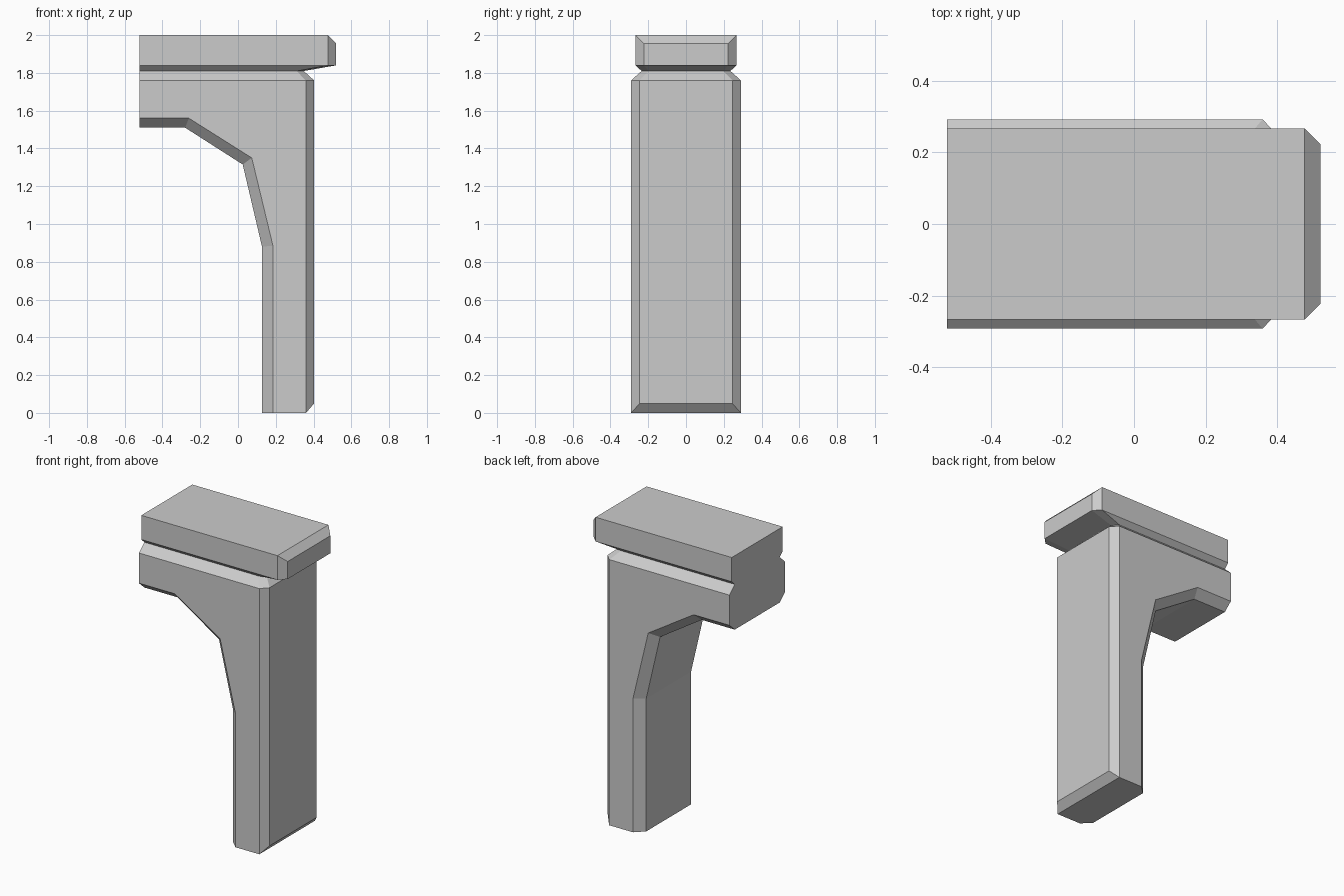
import bpy
import bmesh

cube = bpy.data.objects.get("Cube")
if cube:
    bpy.data.objects.remove(cube, do_unlink=True)

stone = bpy.data.materials.new("grey stone")
stone.use_nodes = True
grey = (0.6, 0.6, 0.6, 1)
stone.diffuse_color = grey
stone.node_tree.nodes["Principled BSDF"].inputs["Base Color"].default_value = grey

END = -0.522   # flat cut end
HALF = 0.291   # half depth of the bracket


def loft(name, rings):
    """Skin a stack of matching rings, closing both ends."""
    bm = bmesh.new()
    loops = [[bm.verts.new(p) for p in ring] for ring in rings]
    for a, b in zip(loops, loops[1:]):
        for i in range(len(a)):
            j = (i + 1) % len(a)
            bm.faces.new((a[i], a[j], b[j], b[i]))
    bm.faces.new(loops[0][::-1])
    bm.faces.new(loops[-1])
    bmesh.ops.remove_doubles(bm, verts=bm.verts, dist=0.0001)
    bmesh.ops.recalc_face_normals(bm, faces=bm.faces)
    mesh = bpy.data.meshes.new(name)
    bm.to_mesh(mesh)
    bm.free()
    mesh.materials.append(stone)
    obj = bpy.data.objects.new(name, mesh)
    bpy.context.collection.objects.link(obj)
    return obj


# Leg and arch: side outline at the outer faces, and pushed out between the chamfers
side = [(END, 1.76), (0.36, 1.76), (0.36, 0), (0.36, 0), (0.185, 0),
        (0.185, 0.885), (0.073, 1.35), (-0.26, 1.56), (END, 1.56)]
core = [(END, 1.76), (0.403, 1.76), (0.403, 0.05), (0.36, 0), (0.127, 0),
        (0.127, 0.88), (0.025, 1.315), (-0.28, 1.51), (END, 1.51)]
# the outer chamfer is slightly shallower than the one under the arch
depth = [0.245] * 4 + [0.235] * 5
loft("arched_leg", [
    [(x, -HALF, z) for x, z in side],
    [(x, -d, z) for (x, z), d in zip(core, depth)],
    [(x, d, z) for (x, z), d in zip(core, depth)],
    [(x, HALF, z) for x, z in side],
])


# Neck and top slab: plan outlines with two cut corners
def plan(z, tip, y, cut):
    half = [(END, -y), (tip - cut, -y), (tip, cut - y)]
    return [(x, v, z) for x, v in half] + [(x, -v, z) for x, v in half[::-1]]


loft("neck_and_top_slab", [
    plan(1.76, 0.403, HALF, 0.045),
    plan(1.81, 0.348, 0.235, 0.037),
    plan(1.84, 0.52, 0.267, 0.044),
    plan(1.956, 0.52, 0.267, 0.044),
    plan(2.0, 0.476, 0.267, 0),
])
